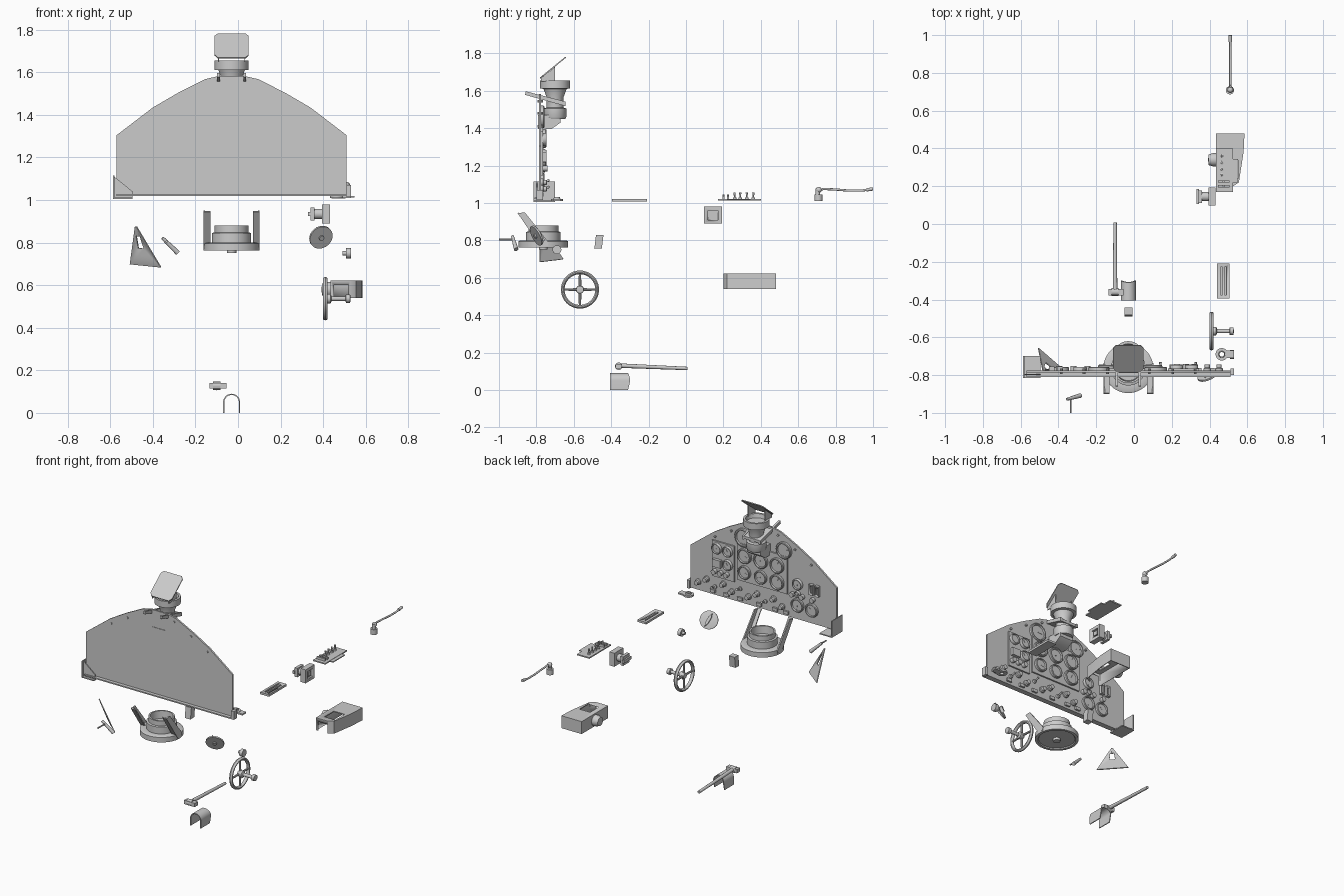
import bpy, bmesh, math
from mathutils import Vector as V

def finish(name, bm, smooth=True):
    bmesh.ops.recalc_face_normals(bm, faces=bm.faces)
    me = bpy.data.meshes.new(name)
    bm.to_mesh(me); bm.free()
    ob = bpy.data.objects.new(name, me)
    bpy.context.collection.objects.link(ob)
    if smooth:
        bpy.ops.object.select_all(action='DESELECT')
        ob.select_set(True)
        bpy.context.view_layer.objects.active = ob
        bpy.ops.object.shade_smooth_by_angle(angle=math.radians(35))
    return ob

def plate(name, pts, depth):
    """Planar 3D polygon extruded by a vector."""
    bm = bmesh.new()
    f = bm.faces.new([bm.verts.new(p) for p in pts])
    r = bmesh.ops.extrude_face_region(bm, geom=[f], use_keep_orig=True)
    bmesh.ops.translate(bm, vec=depth, verts=[v for v in r['geom'] if isinstance(v, bmesh.types.BMVert)])
    return finish(name, bm)

def box(name, x0, x1, y0, y1, z0, z1):
    return plate(name, [(x0, y0, z0), (x1, y0, z0), (x1, y1, z0), (x0, y1, z0)], (0, 0, z1 - z0))

def lathe(name, prof, loc, axis, n=32):
    """Profile of (radius, height) spun around an axis; r=0 closes to a point."""
    bm = bmesh.new()
    q = V(axis).to_track_quat('Z', 'Y')
    rings = []
    for r, h in prof:
        m = 1 if r == 0 else n
        rings.append([bm.verts.new(V(loc) + q @ V((r * math.cos(2 * math.pi * i / n),
                      r * math.sin(2 * math.pi * i / n), h))) for i in range(m)])
    for a, b in zip(rings, rings[1:]):
        for i in range(n):
            j = (i + 1) % n
            vs = [a[i % len(a)], a[j % len(a)], b[j % len(b)], b[i % len(b)]]
            vs = list(dict.fromkeys(vs))
            if len(vs) > 2:
                bm.faces.new(vs)
    return finish(name, bm)

def rod(name, a, b, r0, r1=None, n=16):
    d = V(b) - V(a)
    r1 = r1 or r0
    return lathe(name, [(0, 0), (r0, 0), (r1, d.length), (0, d.length)], a, d, n)

def ball(name, c, r):
    return lathe(name, [(r * math.sin(math.pi * i / 8) if 0 < i < 8 else 0, -r * math.cos(math.pi * i / 8))
                        for i in range(9)], c, (0, 0, 1), 16)

def cut(ob, cutter):
    m = ob.modifiers.new('cut', 'BOOLEAN')
    m.operation, m.object, m.solver = 'DIFFERENCE', cutter, 'EXACT'
    bpy.context.view_layer.objects.active = ob
    bpy.ops.object.modifier_apply(modifier='cut')
    bpy.data.objects.remove(cutter)

CX, PY = -0.03, -0.775          # panel centre line, instrument face

# Instrument panel: arched sheet with bottom lip
half = [(.54, 1.025), (.54, 1.305), (.37, 1.435), (.25, 1.505), (.125, 1.568), (.06, 1.583)]
outline = [(CX + x, -.787, z) for x, z in half] + [(CX - x, -.787, z) for x, z in reversed(half)]
plate('instrument_panel', outline, (0, .012, 0))
box('panel_lip', CX - .54, CX + .54, -.81, -.775, 1.02, 1.028)

# Raised sub panels
box('centre_sub_panel', -.21, .16, PY, PY + .01, 1.17, 1.42)
box('side_sub_panel', .18, .345, PY, PY + .01, 1.147, 1.385)

# Dials
def dial(x, z, r, y=PY, needle=.6):
    lathe('dial', [(r, 0), (r, .014), (r * .93, .018), (r * .82, .018), (r * .78, .008), (0, .008)],
          (x, y, z), (0, 1, 0))
    a = needle * 4 + x * 20
    plate('dial_needle', [(x + s * .002 * math.cos(a) + t * math.sin(a) * r * .6, y + .009,
          z - s * .002 * math.sin(a) + t * math.cos(a) * r * .6) for s, t in ((1, 0), (1, 1), (-1, 1), (-1, 0))],
          (0, .002, 0))
for x in (.10, -.02, -.14):
    dial(x, 1.345, .05, PY + .01)
    dial(x, 1.235, .05 if x < -.1 else .044, PY + .01)
for x, z, r in ((.115, 1.46, .06), (-.185, 1.455, .055), (-.285, 1.255, .036), (-.285, 1.115, .045),
                (-.39, 1.11, .045), (-.285, 1.19, .02)):
    dial(x, z, r)
for x, z in ((.305, 1.34), (.225, 1.34), (.225, 1.25)):
    dial(x, z, .035, PY + .01)
for i in range(3):
    rod('selector_button', (.32 - i * .045, PY, 1.185), (.32 - i * .045, PY + .035, 1.185), .016)
box('selector_box', .27, .33, PY, PY + .03, 1.22, 1.27)

# Vertical slot gauges
for x in (-.39, -.435):
    g = box('slot_gauge', x - .014, x + .014, PY, PY + .02, 1.215, 1.285)
    cut(g, box('slot_cutter', x - .008, x + .008, PY + .008, PY + .1, 1.225, 1.275))

# Knob and switch row along the bottom edge
for i in range(11):
    x, z = .45 - i * .062, 1.085 + (.025 if i % 2 else -.01)
    if i % 3 == 2:
        lathe('panel_switch', [(0, 0), (.013, 0), (.013, .012), (.005, .014), (.007, .045), (0, .047)],
              (x, PY, z), (0, 1, .25), 12)
    else:
        lathe('panel_knob', [(0, 0), (.02, 0), (.02, .01), (.014, .014), (.014, .03), (0, .032)],
              (x, PY, z), (0, 1, 0), 16)
for x in (.34, .24, .14, 0, -.12, -.2):
    box('toggle_plate', x - .018, x + .018, PY, PY + .012, 1.035, 1.055)
for x in (-.32, -.247, -.397):
    rod('indicator_lamp', (x, PY, 1.18), (x, PY + .022, 1.18), .016)
for x, z in half[2:5]:
    for s in (1, -1):
        rod('panel_bolt', (CX + s * (x - .015), -.793, z - .025), (CX + s * (x - .015), -.765, z - .025), .007, n=8)

# End brackets
box('left_bracket_side', -.587, -.58, -.815, -.70, 1.01, 1.115)
box('left_bracket_floor', -.587, -.495, -.815, -.70, 1.005, 1.012)
plate('left_bracket_web', [(-.587, -.80, 1.01), (-.495, -.80, 1.01), (-.495, -.80, 1.04), (-.587, -.80, 1.115)], (0, .006, 0))
lathe('right_flange', [(.012, 0), (.033, 0), (.033, .012), (.018, .012), (.016, .022), (.012, .022), (.012, 0)],
      (.465, -.69, 1.01), (0, 0, 1))
box('right_flange_tab', .49, .53, -.71, -.67, 1.01, 1.02)
box('right_bracket_tab', .51, .53, -.80, -.765, 1.015, 1.07)

# Reflector gunsight
SX, SY = CX, -.70
lathe('sight_body', [(0, 1.45), (.055, 1.45), (.06, 1.46), (.06, 1.505), (.045, 1.51), (.045, 1.565),
      (.062, 1.61), (.08, 1.612), (.08, 1.655), (.066, 1.655), (.06, 1.63), (0, 1.63)], (SX, SY, 0), (0, 0, 1))
plate('sight_mount', [(SX - .05, -.79, 1.395), (SX - .05, -.72, 1.395), (SX - .05, -.67, 1.43),
      (SX - .05, -.67, 1.47), (SX - .05, -.79, 1.47)], (.10, 0, 0))
u, w = V((0, .138, .113)), V((1, 0, 0))
corners = [(-.08, .12), (-.065, 0), (.065, 0), (.08, .12), (.08, .9), (.065, 1), (-.065, 1), (-.08, .9)]
plate('reflector_glass', [V((SX, -.778, 1.665)) + w * a + u * b for a, b in corners], (0, -.004, .005))
for s in (-1, 1):
    x = SX + s * .06
    plate('reflector_support', [(x, -.775, 1.65), (x, -.70, 1.65), (x, -.70, 1.727), (x, -.775, 1.668)], (.004 * s, 0, 0))
    x = SX + s * .055
    plate('sight_arm', [(x, -.86, 1.578), (x, -.857, 1.597), (x, -.645, 1.542), (x, -.645, 1.518)], (.013 * s, 0, 0))
plate('sight_arm_bridge', [(SX - .06, -.775, 1.555), (SX - .06, -.77, 1.572), (SX - .06, -.65, 1.54),
      (SX - .06, -.65, 1.522)], (.12, 0, 0))

# Round compass base with two slanted arms
lathe('compass_base', [(0, .768), (.11, .768), (.115, .762), (.132, .762), (.132, .795), (.122, .80), (.092, .80),
      (.092, .845), (.08, .848), (.08, .88), (.07, .88), (.066, .83), (0, .83)], (CX, -.763, 0), (0, 0, 1), 48)
rod('compass_drain', (CX, -.763, .752), (CX, -.763, .77), .022)
for s in (-1, 1):
    x = CX + s * .132
    plate('compass_arm', [(x, -.90, .945), (x, -.862, .95), (x, -.735, .79), (x, -.74, .77), (x, -.78, .77)], (-.008 * s, 0, 0))
    plate('compass_arm_flange', [(x, -.90, .945), (x, -.78, .77), (x - .032 * s, -.78, .77), (x - .032 * s, -.90, .945)], (0, .006, .004))

# Triangular gusset with slot
A, B, C = V((-.505, -.655, .70)), V((-.36, -.78, .685)), V((-.48, -.78, .886))
nrm = (B - A).cross(C - A).normalized()
gus = plate('triangle_gusset', [A, B, C.lerp(B, .05), C.lerp(A, .05)], nrm * .006)
mix = lambda a, b, c: A * a + B * b + C * c
cut(gus, plate('gusset_cutter', [mix(*t) - nrm * .02 for t in
    ((.38, .20, .42), (.20, .38, .42), (.08, .20, .72), (.20, .08, .72))], nrm * .05))

# Small pull handle
rod('pull_stem', (-.335, -1.0, .805), (-.335, -.92, .805), .005, n=10)
rod('pull_handle', (-.355, -.928, .822), (-.283, -.908, .752), .008, .012, 12)

# Trim disc with grip, tilted
dn = V((-.35, .8, .42)).normalized()
dc = V((.39, -.80, .825))
lathe('trim_disc', [(0, -.012), (.012, -.012), (.012, -.004), (.057, -.004), (.057, .006), (.05, .008), (0, .008)], dc, dn)
side = dn.cross(V((1, 0, .3))).normalized()
oth = dn.cross(side)
plate('trim_grip', [dc + dn * .006 + side * a + oth * b for a, b in
      ((-.045, 0), (-.02, .009), (.02, .009), (.045, 0), (.02, -.009), (-.02, -.009))], dn * .02)

# Small block and small knob
plate('small_block', [(-.05, -.49, .755), (-.05, -.45, .757), (-.05, -.441, .83), (-.05, -.481, .83)], (.042, 0, 0))
rod('small_knob', (.508, -.69, .75), (.53, -.69, .75), .024)
rod('small_knob_stem', (.49, -.69, .75), (.51, -.69, .75), .010)

# Hand wheel
WY, WZ = -.567, .537
lathe('wheel_rim', [(.092 + .010 * math.cos(t * math.pi / 5), .012 * math.sin(t * math.pi / 5)) for t in range(11)],
      (.41, WY, WZ), (1, 0, 0), 48)
for i in range(4):
    a = i * math.pi / 2
    d = V((0, math.cos(a), math.sin(a)))
    rod('wheel_spoke', V((.413, WY, WZ)) + d * .012, V((.41, WY, WZ)) + d * .09, .008, .006, 10)
lathe('wheel_hub', [(0, -.012), (.018, -.012), (.022, 0), (.022, .02), (.011, .025), (.011, .09), (.02, .092),
      (.02, .112), (0, .114)], (.415, WY, WZ), (1, 0, 0), 24)

# Side instrument with square body
sq = box('square_unit', .395, .432, .097, .192, .89, .98)
cut(sq, box('square_cutter', .42, .5, .117, .172, .91, .96))
box('square_unit_core', .40, .428, .13, .16, .922, .95)
rod('square_unit_neck', (.355, .145, .935), (.40, .145, .935), .024)
box('square_unit_cap', .34, .36, .112, .178, .905, .965)
box('square_unit_bar', .33, .343, .105, .185, .925, .945)

# Throttle box: open-bottomed shell
top = [(.435, .20), (.435, .48), (.585, .48), (.58, .38), (.555, .22), (.525, .20)]
body = plate('throttle_box', [(x, y, .54) for x, y in top], (0, 0, .083))
cut(body, plate('box_cutter', [(.51 + (x - .51) * .93, .34 + (y - .34) * .96, .5) for x, y in top], (0, 0, .116)))
cut(body, box('window_cutter', .47, .55, .24, .34, .58, .7))
cut(body, box('end_cutter', .45, .52, .15, .22, .5, .60))
lathe('throttle_boss', [(0, 0), (.035, 0), (.035, .02), (.028, .042), (0, .045)], (.437, .34, .58), (-1, 0, 0))

# Switch panel on the side console
box('switch_panel', .435, .525, .17, .40, 1.012, 1.02)
for y in (.36, .325, .29, .26):
    lathe('console_switch', [(0, 0), (.010, 0), (.010, .008), (.004, .01), (.006, .035), (0, .037)], (.465, y, 1.02), (0, 0, 1), 12)
for y in (.20, .225):
    box('console_slider', .445, .505, y - .006, y + .006, 1.02, 1.036)
    rod('console_slider_knob', (.475, y, 1.03), (.475, y, 1.045), .006, n=10)
box('console_guard', .525, .548, .22, .345, 1.012, 1.018)

# Slotted tray
tray = box('slotted_tray', .44, .505, -.395, -.208, 1.008, 1.022)
for x in (.457, .478):
    cut(tray, box('tray_cutter', x, x + .011, -.375, -.228, 1.013, 1.1))

# Flexible arm with lamp head
path = [(.51, .70, 1.065), (.51, .735, 1.075), (.51, .80, 1.072), (.51, .87, 1.066), (.51, .94, 1.066), (.51, .985, 1.073)]
for a, b in zip(path, path[1:]):
    rod('lamp_arm', a, b, .006, n=12)
rod('lamp_head', (.508, .708, 1.01), (.508, .708, 1.045), .022)
rod('lamp_elbow', (.51, .705, 1.04), (.51, .705, 1.078), .012)
ball('lamp_arm_ball', (.51, .71, 1.07), .016)
rod('lamp_arm_tip', (.51, .965, 1.07), (.51, 1.0, 1.075), .009)

# Seat lever
rod('seat_lever', (-.10, -.37, .131), (-.10, .008, .115), .012, .009)
box('seat_lever_block', -.135, -.055, -.378, -.345, .115, .14)
rod('seat_lever_pivot', (-.118, -.36, .127), (-.082, -.36, .127), .02)

# Arched cover: inverted U shell
def arch(r):
    return [(CX + r * math.cos(math.pi * i / 16), .05 + r * math.sin(math.pi * i / 16)) for i in range(17)]
prof = [(CX + .04, 0)] + arch(.04) + [(CX - .04, 0), (CX - .034, 0)] + arch(.034)[::-1] + [(CX + .034, 0)]
cover = plate('arched_cover', [(x, -.405, z) for x, z in prof], (0, .10, 0))
for v in cover.data.vertices:      # bowed rear edge
    if v.co.y > -.35:
        v.co.y += .012 * (1 - ((v.co.z - .045) / .045) ** 2) - .005
